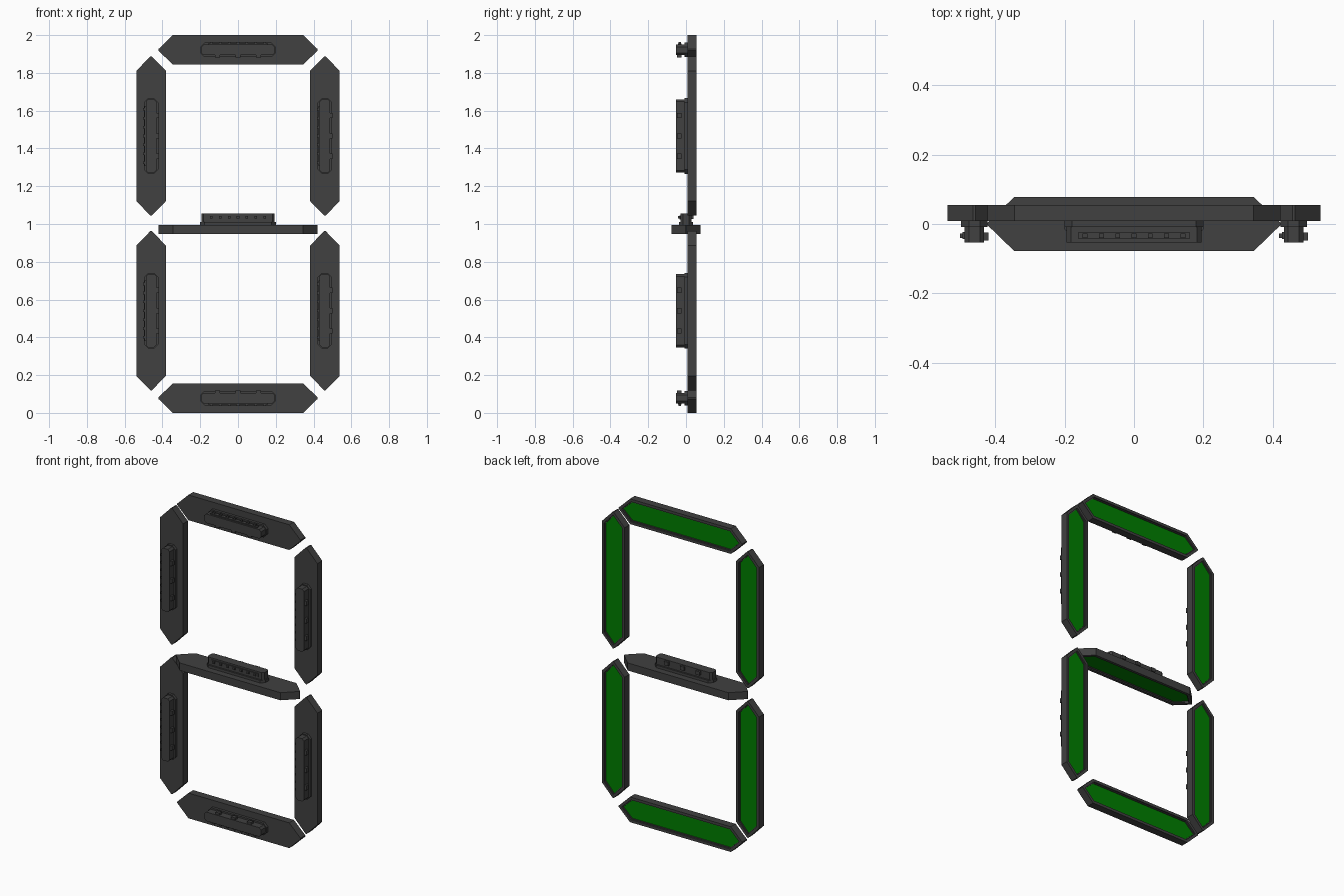
import bpy, bmesh
from math import pi
from mathutils import Matrix, Vector

if "Cube" in bpy.data.objects:
    bpy.data.objects.remove(bpy.data.objects["Cube"])


def material(name, color):
    m = bpy.data.materials.new(name)
    m.diffuse_color = (*color, 1)
    m.use_nodes = True
    m.node_tree.nodes["Principled BSDF"].inputs["Base Color"].default_value = m.diffuse_color
    return m


DARK = material("dark_grey_plastic", (0.052, 0.052, 0.052))
GREEN = material("green_panel", (0.0, 0.21, 0.0))


def prism(bm, half_l, half_w, cut_x, cut_z, y0, y1):
    """Extrude a corner-cut rectangle (in xz) from y0 to y1; returns the far cap."""
    pts = []
    for sx, sz in ((1, 1), (-1, 1), (-1, -1), (1, -1)):
        a = (sx * (half_l - cut_x), sz * half_w)
        b = (sx * half_l, sz * (half_w - cut_z))
        pts += [b, a] if sx * sz > 0 else [a, b]
    front = [bm.verts.new((x, y0, z)) for x, z in pts]
    back = [bm.verts.new((x, y1, z)) for x, z in pts]
    bm.faces.new(front)
    cap = bm.faces.new(back[::-1])
    for i in range(8):
        j = (i + 1) % 8
        bm.faces.new((front[i], back[i], back[j], front[j]))
    return cap


def box(bm, lo, hi):
    lo, hi = Vector(lo), Vector(hi)
    mat = Matrix.Translation((lo + hi) / 2) @ Matrix.Diagonal((*(hi - lo), 1))
    bmesh.ops.create_cube(bm, size=1, matrix=mat)


def finish(bm, name, mats):
    mesh = bpy.data.meshes.new(name)
    bmesh.ops.recalc_face_normals(bm, faces=bm.faces[:])
    bm.to_mesh(mesh)
    bm.free()
    for m in mats:
        mesh.materials.append(m)
    return mesh


# Segment housing: pointed bar with a stepped rim and a recessed green panel
bm = bmesh.new()
cap = prism(bm, 0.422, 0.078, 0.077, 0.0745, 0.008, 0.055)
bmesh.ops.recalc_face_normals(bm, faces=bm.faces[:])
bmesh.ops.inset_region(bm, faces=[cap], thickness=0.018)
bmesh.ops.inset_region(bm, faces=[cap], thickness=0.0005, depth=-0.007)
bmesh.ops.inset_region(bm, faces=[cap], thickness=0.005)
bmesh.ops.inset_region(bm, faces=[cap], thickness=0.0005, depth=-0.005)
cap.material_index = 1
housing = finish(bm, "housing", (DARK, GREEN))

# Connector: flange, body, seven small pins on one side and three on the other
bm = bmesh.new()
prism(bm, 0.2, 0.038, 0.022, 0.022, -0.008, 0.009)
prism(bm, 0.194, 0.028, 0.012, 0.012, -0.053, -0.007)
box(bm, (-0.16, -0.043, 0.02), (0.16, -0.023, 0.034))
for i in range(-3, 4):
    x = i * 0.047
    box(bm, (x - 0.007, -0.04, 0.03), (x + 0.007, -0.027, 0.042))
for i in (-1, 0, 1):
    x = i * 0.108
    box(bm, (x - 0.014, -0.047, -0.041), (x + 0.014, -0.024, -0.02))
connector = finish(bm, "connector", (DARK,))

# Lay out the seven segments; the middle one lies flat with its panel down
side = Matrix.Rotation(-pi / 2, 4, 'Y')
layout = {
    "top": ((0, 0, 1.922), Matrix.Identity(4)),
    "bottom": ((0, 0, 0.078), Matrix.Rotation(pi, 4, 'Y')),
    "upper_left": ((-0.46, 0, 1.466), side),
    "upper_right": ((0.46, 0, 1.466), side),
    "lower_left": ((-0.46, 0, 0.541), side),
    "lower_right": ((0.46, 0, 0.541), side),
    "middle": ((0, 0, 1.002),
               Matrix.Rotation(pi, 4, 'Z') @ Matrix.Rotation(-pi / 2, 4, 'X')),
}
for name, (pos, rot) in layout.items():
    for mesh in (housing, connector):
        ob = bpy.data.objects.new(f"{name}_{mesh.name}", mesh)
        ob.matrix_world = Matrix.Translation(pos) @ rot
        bpy.context.collection.objects.link(ob)
